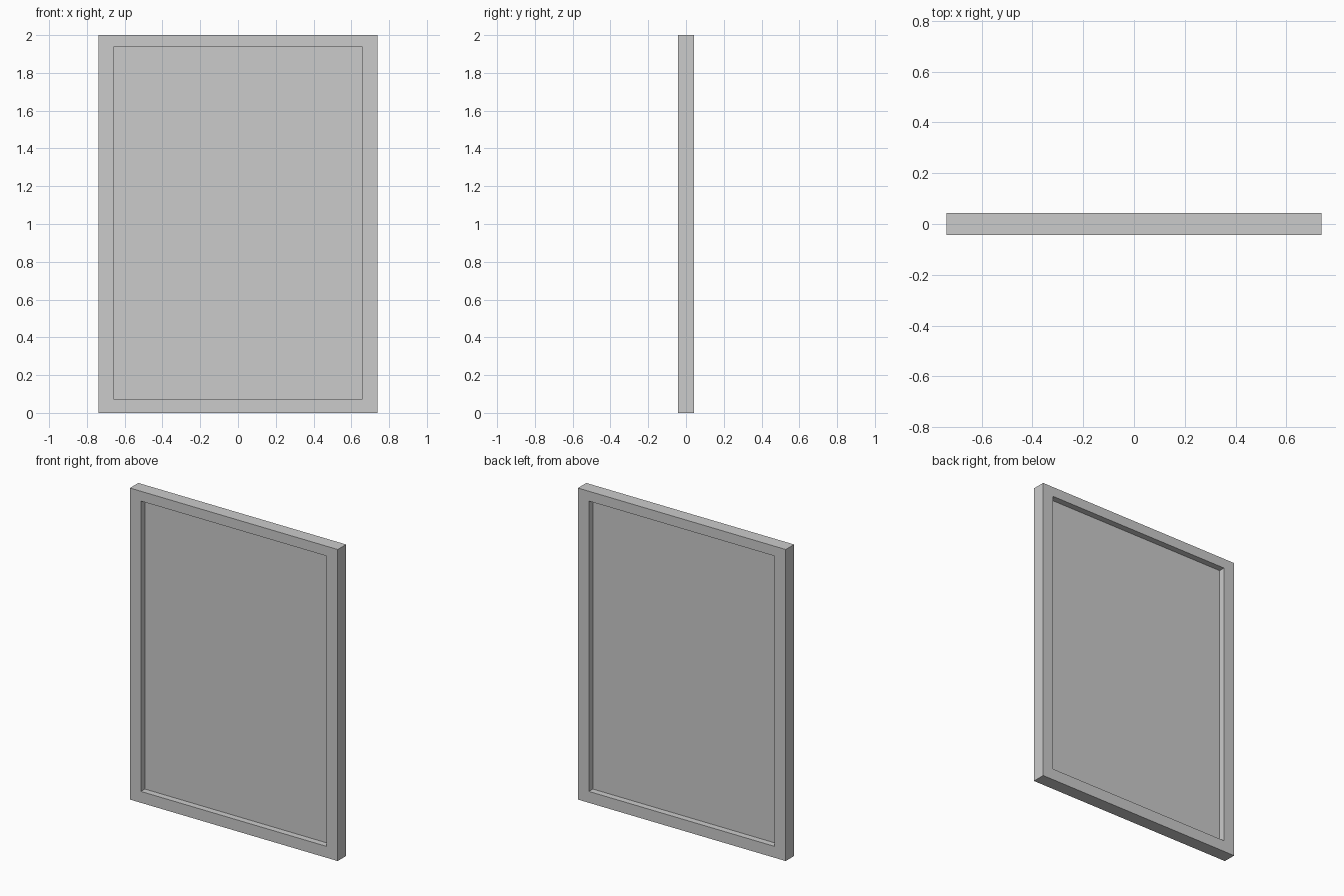
import bpy, bmesh

if "Cube" in bpy.data.objects:
    bpy.data.objects.remove(bpy.data.objects["Cube"])

HALF_W, HEIGHT, HALF_D = 0.738, 2.0, 0.0425
OPEN_W, OPEN_BOTTOM, OPEN_TOP = 0.66, 0.073, 1.937


def make_object(name, bm):
    bmesh.ops.recalc_face_normals(bm, faces=bm.faces)
    mesh = bpy.data.meshes.new(name)
    bm.to_mesh(mesh)
    bm.free()
    obj = bpy.data.objects.new(name, mesh)
    bpy.context.collection.objects.link(obj)
    return obj


def rect(bm, hw, z0, z1, y):
    corners = ((-hw, z0), (hw, z0), (hw, z1), (-hw, z1))
    return [bm.verts.new((x, y, z)) for x, z in corners]


# Mitred frame: four rectangular rings joined into a closed loop
bm = bmesh.new()
rings = [
    rect(bm, HALF_W, 0, HEIGHT, -HALF_D),
    rect(bm, HALF_W, 0, HEIGHT, HALF_D),
    rect(bm, OPEN_W, OPEN_BOTTOM, OPEN_TOP, HALF_D),
    rect(bm, OPEN_W, OPEN_BOTTOM, OPEN_TOP, -HALF_D),
]
for a, b in zip(rings, rings[1:] + rings[:1]):
    for i in range(4):
        j = (i + 1) % 4
        bm.faces.new((a[i], a[j], b[j], b[i]))
make_object("window_frame", bm)

# Thin pane set halfway through the frame's depth
bm = bmesh.new()
front = rect(bm, OPEN_W, OPEN_BOTTOM, OPEN_TOP, -0.002)
pane = bm.faces.new(front)
back = rect(bm, OPEN_W, OPEN_BOTTOM, OPEN_TOP, 0.002)
bm.faces.new(back)
for i in range(4):
    j = (i + 1) % 4
    bm.faces.new((front[i], front[j], back[j], back[i]))
make_object("pane", bm)
